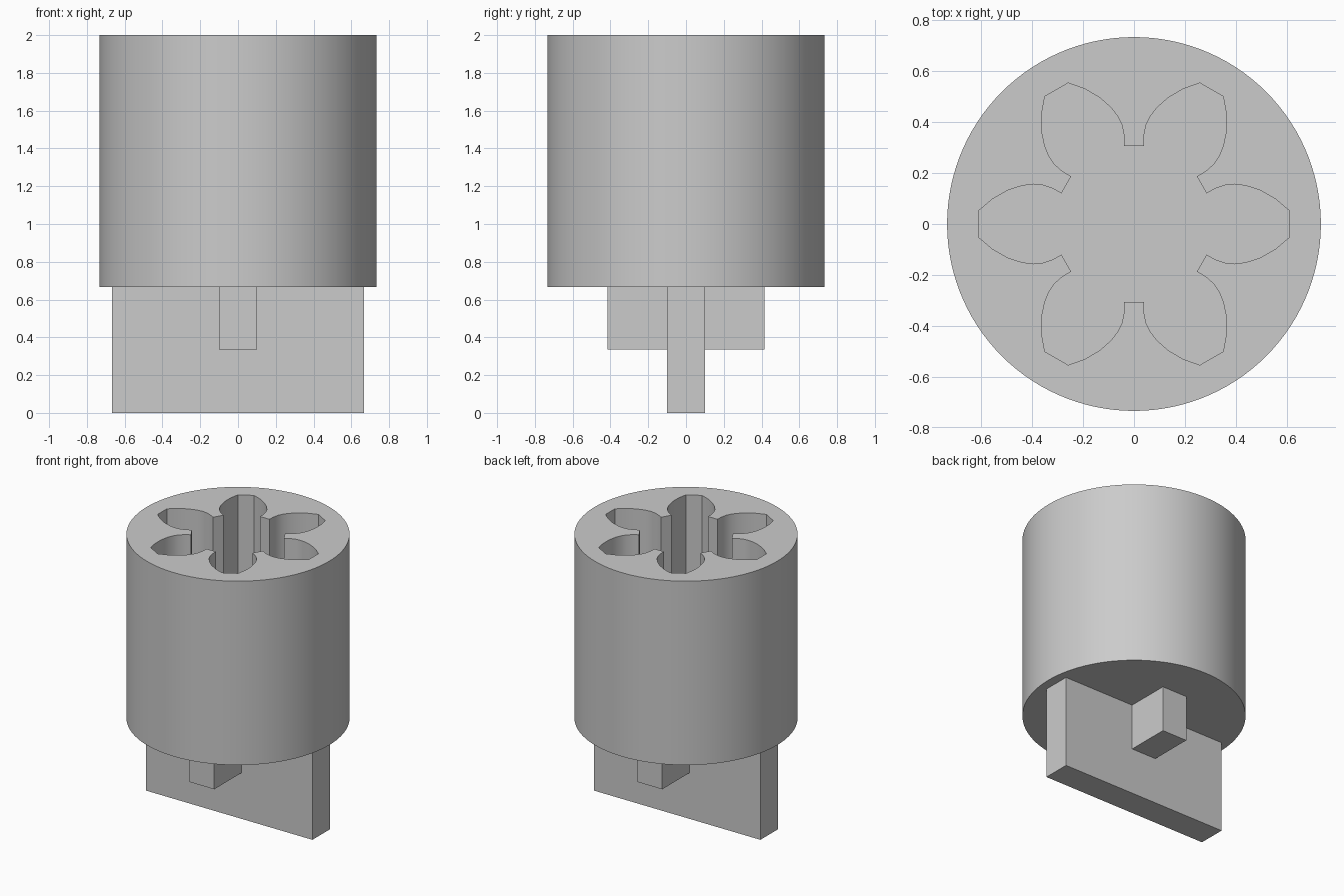
import bpy
import bmesh
import math
from mathutils import Matrix, Vector

if "Cube" in bpy.data.objects:
    bpy.data.objects.remove(bpy.data.objects["Cube"], do_unlink=True)

TOP, BASE, POCKET_FLOOR = 2.0, 0.667, 1.0
RADIUS = 0.733

grey = bpy.data.materials.new("light_grey")
grey.use_nodes = True
colour = (0.6, 0.6, 0.6, 1)
grey.diffuse_color = colour
grey.node_tree.nodes["Principled BSDF"].inputs["Base Color"].default_value = colour


def prism(name, outline, z0, z1):
    """Extrude a closed outline between two heights."""
    bm = bmesh.new()
    face = bm.faces.new([bm.verts.new((x, y, z0)) for x, y in outline])
    ext = bmesh.ops.extrude_face_region(bm, geom=[face])
    verts = [g for g in ext["geom"] if isinstance(g, bmesh.types.BMVert)]
    bmesh.ops.translate(bm, verts=verts, vec=(0, 0, z1 - z0))
    bmesh.ops.recalc_face_normals(bm, faces=bm.faces)
    mesh = bpy.data.meshes.new(name)
    bm.to_mesh(mesh)
    bm.free()
    mesh.materials.append(grey)
    obj = bpy.data.objects.new(name, mesh)
    bpy.context.collection.objects.link(obj)
    return obj


def block(name, half_x, half_y, z0, z1):
    return prism(name, [(-half_x, -half_y), (half_x, -half_y),
                        (half_x, half_y), (-half_x, half_y)], z0, z1)


# Round body
steps = 120
circle = [(RADIUS * math.cos(math.tau * i / steps),
           RADIUS * math.sin(math.tau * i / steps)) for i in range(steps)]
body = prism("round_body", circle, BASE, TOP)

# Six-petal pocket: half a petal, mirrored and repeated around the axis
half = [(0.608, 0.053), (0.555, 0.098), (0.495, 0.132), (0.44, 0.15),
        (0.395, 0.156), (0.36, 0.153), (0.32, 0.14), (0.285, 0.12)]
petal = [(x, -y) for x, y in reversed(half)] + half
flower = []
for k in range(6):
    turn = Matrix.Rotation(k * math.tau / 6, 2)
    flower += [tuple(turn @ Vector(p)) for p in petal]
cutter = prism("pocket_cutter", flower, POCKET_FLOOR, TOP + 0.1)
cutter.hide_render = True

cut = body.modifiers.new("pocket", "BOOLEAN")
cut.operation = "DIFFERENCE"
cut.solver = "EXACT"
cut.object = cutter
bpy.ops.object.select_all(action="DESELECT")
bpy.context.view_layer.objects.active = body
body.select_set(True)
bpy.ops.object.modifier_apply(modifier=cut.name)
bpy.data.objects.remove(cutter, do_unlink=True)
bpy.ops.object.shade_smooth_by_angle(angle=math.radians(25))

# Drive blade and the shorter cross bar under the body
block("drive_blade", 0.667, 0.1, 0, BASE + 0.02)
block("cross_bar", 0.1, 0.415, 0.335, BASE + 0.02)
